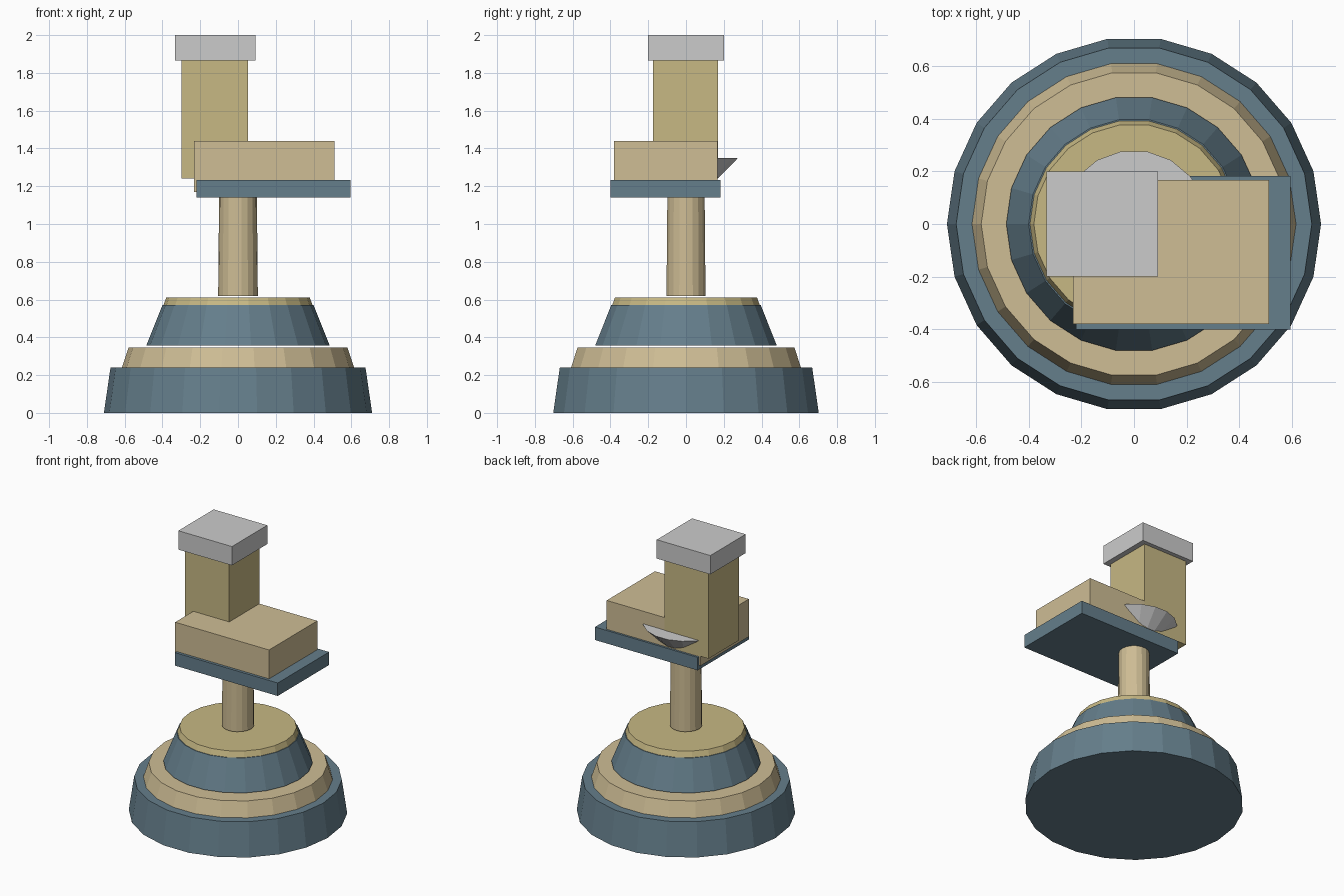
import bpy, bmesh
from math import cos, sin, tau

if "Cube" in bpy.data.objects:
    bpy.data.objects.remove(bpy.data.objects["Cube"])


def material(name, color):
    m = bpy.data.materials.new(name)
    m.diffuse_color = (*color, 1)
    m.use_nodes = True
    m.node_tree.nodes["Principled BSDF"].inputs["Base Color"].default_value = m.diffuse_color
    return m


SLATE = material("slate", (0.13, 0.21, 0.26))
SAND = material("sand", (0.62, 0.51, 0.30))
STRAW = material("straw", (0.57, 0.48, 0.23))


def finish(name, bm, mat):
    bmesh.ops.recalc_face_normals(bm, faces=bm.faces)
    mesh = bpy.data.meshes.new(name)
    bm.to_mesh(mesh)
    bm.free()
    if mat:
        mesh.materials.append(mat)
    bpy.context.collection.objects.link(bpy.data.objects.new(name, mesh))


def frustum(name, sides, r0, z0, r1, z1, mat=None):
    """Capped tapered drum with a corner on the +x axis."""
    bm = bmesh.new()
    low, high = [[bm.verts.new((r * cos(tau * i / sides), r * sin(tau * i / sides), z))
                  for i in range(sides)] for r, z in ((r0, z0), (r1, z1))]
    bm.faces.new(low)
    bm.faces.new(high)
    for i in range(sides):
        j = (i + 1) % sides
        bm.faces.new((low[i], low[j], high[j], high[i]))
    finish(name, bm, mat)


def box(name, x, y, z, mat=None):
    bm = bmesh.new()
    bmesh.ops.create_cube(bm, size=1)
    for v in bm.verts:
        v.co = [(a + b) / 2 + c * (b - a) for c, (a, b) in zip(v.co, (x, y, z))]
    finish(name, bm, mat)


# stepped round base
frustum("base_drum", 22, 0.71, 0.0, 0.675, 0.24, SLATE)
frustum("base_step", 22, 0.615, 0.24, 0.58, 0.345, SAND)
frustum("upper_drum", 22, 0.485, 0.358, 0.40, 0.57, SLATE)
frustum("upper_step", 22, 0.395, 0.57, 0.38, 0.61, STRAW)

# post and flared head
frustum("post", 18, 0.105, 0.62, 0.10, 1.16, SAND)
frustum("flared_head", 18, 0.10, 1.17, 0.28, 1.35)

# offset blocks on top
box("plate", (-0.22, 0.595), (-0.40, 0.182), (1.14, 1.233), SLATE)
box("block", (-0.232, 0.512), (-0.38, 0.167), (1.17, 1.44), SAND)
box("tower", (-0.298, 0.053), (-0.175, 0.17), (1.24, 1.865), STRAW)
box("tower_cap", (-0.333, 0.092), (-0.20, 0.20), (1.865, 2.0))
